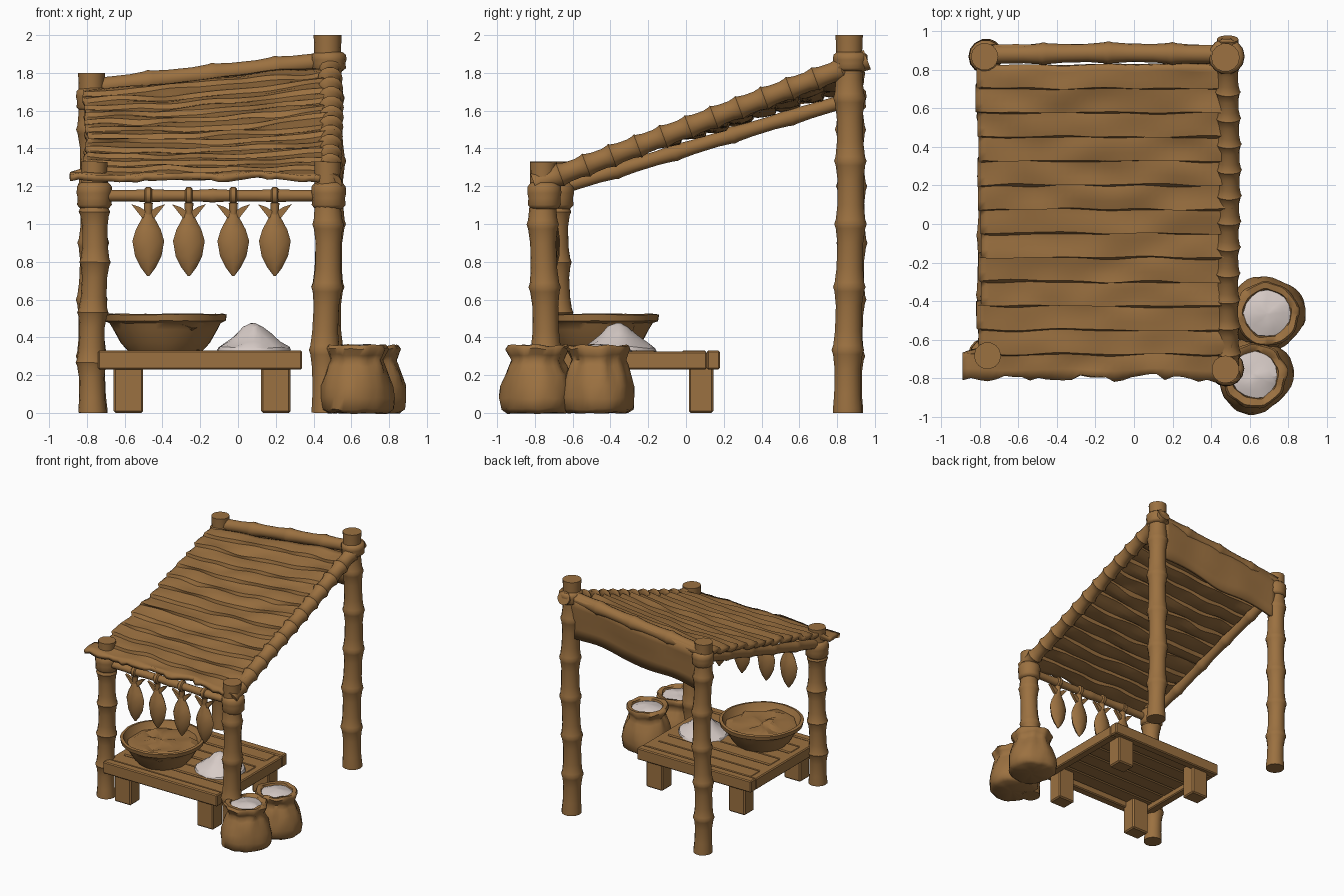
import bpy, bmesh, math, random
from math import sin, cos, pi
from mathutils import Vector, noise

if "Cube" in bpy.data.objects:
    bpy.data.objects.remove(bpy.data.objects["Cube"])

random.seed(4)


def material(name, rgb):
    m = bpy.data.materials.new(name)
    m.diffuse_color = (*rgb, 1)
    m.use_nodes = True
    m.node_tree.nodes["Principled BSDF"].inputs["Base Color"].default_value = m.diffuse_color
    return m


BROWN = material("warm_brown", (0.33, 0.165, 0.052))
SALT = material("pale_salt", (0.68, 0.60, 0.57))


def finish(name, bm, mat, angle=40):
    bmesh.ops.recalc_face_normals(bm, faces=bm.faces)
    me = bpy.data.meshes.new(name)
    bm.to_mesh(me)
    bm.free()
    me.materials.append(mat)
    me.shade_smooth()
    me.set_sharp_from_angle(angle=math.radians(angle))
    ob = bpy.data.objects.new(name, me)
    bpy.context.collection.objects.link(ob)
    return ob


def loft(bm, rings):
    """Skin a row of closed rings and cap both ends."""
    vs = [[bm.verts.new(p) for p in ring] for ring in rings]
    n = len(vs[0])
    for a, b in zip(vs, vs[1:]):
        for i in range(n):
            bm.faces.new((a[i], a[(i + 1) % n], b[(i + 1) % n], b[i]))
    bm.faces.new(vs[0])
    bm.faces.new(vs[-1])


def tube(bm, p0, p1, prof, sides=12, wob=0.0):
    """Round bar from p0 to p1; prof = (position 0..1, radius) pairs."""
    p0, p1 = Vector(p0), Vector(p1)
    q = (p1 - p0).to_track_quat('Z', 'Y')
    rings = []
    for t, r in prof:
        c = p0.lerp(p1, t) + Vector((sin(t * 9 + p0.x * 5), cos(t * 7 + p0.y * 3), 0)) * wob
        rings.append([c + q @ Vector((r * cos(2 * pi * i / sides), r * sin(2 * pi * i / sides), 0))
                      for i in range(sides)])
    loft(bm, rings)


def bamboo(name, p0, p1, r, nodes, wob=0.006):
    prof = [(0, r * 1.06), (0.012, r * 1.06)]
    for k in range(nodes):
        a, b = k / nodes, (k + 1) / nodes
        d = b - a
        if k:
            prof += [(a - d * .07, r * 1.08), (a, r * 1.19), (a + d * .07, r * 1.08)]
        prof += [(a + d * .3, r * .97), (a + d * .7, r * .95)]
    prof += [(1, r)]
    bm = bmesh.new()
    tube(bm, p0, p1, prof, 14, wob)
    return finish(name, bm, BROWN)


def knot(name, c, r, h):
    c = Vector(c)
    bm = bmesh.new()
    tube(bm, c - Vector((0, 0, h / 2)), c + Vector((0, 0, h / 2)),
         [(0, r * .8), (.15, r), (.4, r * .96), (.6, r * 1.03), (.85, r), (1, r * .8)], 14)
    finish(name, bm, BROWN, 60)


def lathe(name, c, prof, mat, n=28, rough=0.0, pleat=None, angle=50):
    """Revolve (radius, z) points about c, with optional roughness and pleats."""
    bm = bmesh.new()
    rings = []
    for r, z in prof:
        ring = []
        for i in range(n):
            a = 2 * pi * i / n
            k = pleat(a, z) if pleat else 1
            p = Vector((c[0] + r * k * cos(a), c[1] + r * k * sin(a), z))
            if rough:
                p += noise.noise_vector(p * 14) * rough
            ring.append(p)
        rings.append(ring)
    loft(bm, rings)
    return finish(name, bm, mat, angle)


def box(name, lo, hi, bevel=0.008):
    bm = bmesh.new()
    bmesh.ops.create_cube(bm, size=1)
    for v in bm.verts:
        v.co = Vector([lo[i] + (v.co[i] + .5) * (hi[i] - lo[i]) for i in range(3)])
    bmesh.ops.bevel(bm, geom=bm.edges[:], offset=bevel, segments=1, affect='EDGES')
    finish(name, bm, BROWN, 30)


# Four bamboo posts and their bindings
bamboo("front_left_post", (-0.775, -0.68, 0), (-0.755, -0.685, 1.33), .07, 5)
bamboo("front_right_post", (0.46, -0.745, 0), (0.48, -0.755, 1.33), .072, 4)
bamboo("back_left_post", (-0.77, 0.87, 0), (-0.77, 0.875, 1.8), .071, 6)
bamboo("back_right_post", (0.48, 0.86, 0), (0.48, 0.87, 2.0), .074, 6)
knot("front_left_binding", (-0.76, -0.685, 1.15), .092, .14)
knot("front_right_binding", (0.48, -0.75, 1.15), .09, .14)
knot("back_left_binding", (-0.77, 0.87, 1.66), .085, .12)
knot("back_right_binding", (0.48, 0.87, 1.86), .092, .1)

# Poles carrying the roof
bamboo("right_roof_pole", (0.49, -0.8, 1.21), (0.49, 0.96, 1.87), .056, 13, .004)
bamboo("left_roof_pole", (-0.77, -0.68, 1.19), (-0.77, 0.87, 1.66), .04, 5, .003)
bamboo("front_hanging_pole", (-0.8, -0.7, 1.15), (0.53, -0.735, 1.15), .032, 4, .002)
bamboo("back_roof_pole", (-0.8, 0.885, 1.72), (0.53, 0.885, 1.87), .05, 4, .004)


def roof_z(x, y):
    t, s = (y + .75) / 1.6, (x + .8) / 1.3
    return 1.27 + t * (.46 + .13 * s) - .03 * sin(pi * min(max(s, 0), 1)) * sin(pi * min(max(t, 0), 1))


# Roof of overlapping hide strips with ragged left and front edges
bm = bmesh.new()
NX, STRIPS = 32, 13
rows = []
for k in range(STRIPS):
    y0 = -0.80 + 1.63 * k / STRIPS
    y1 = -0.80 + 1.63 * (k + 1) / STRIPS
    left = -0.81 + random.uniform(-.02, .02) - (.07 if k == 0 else 0)
    for f in (0, .35, .7, .96):
        row = []
        for i in range(NX + 1):
            x = left + (0.51 - left) * i / NX
            y = y0 + (y1 - y0) * f + .014 * noise.noise(Vector((x * 4, k * 3.1, 0)))
            if k == 0 and f == 0:
                y += random.uniform(-.02, .02)
            z = roof_z(x, y) + .012 - .024 * f + .02 * noise.noise(Vector((x * 4, y * 9, 2)))
            row.append(bm.verts.new((x, y, z)))
        rows.append(row)
for a, b in zip(rows, rows[1:]):
    for i in range(NX):
        bm.faces.new((a[i], a[i + 1], b[i + 1], b[i]))
roof = finish("hide_roof", bm, BROWN, 35)
mod = roof.modifiers.new("thickness", 'SOLIDIFY')
mod.thickness, mod.offset = .035, -1

# Hide flap hanging from the back pole
bm = bmesh.new()
cols = []
for i in range(21):
    s = i / 20
    x = -0.75 + 1.21 * s
    cols.append([bm.verts.new((x, .915 + .012 * noise.noise(Vector((x * 4, f * 2, 7))) - .03 * f,
                               1.75 + .14 * s - f * .36 + f * .015 * sin(x * 9)))
                 for f in (0, .25, .5, .75, 1)])
for a, b in zip(cols, cols[1:]):
    for j in range(4):
        bm.faces.new((a[j], b[j], b[j + 1], a[j + 1]))
flap = finish("back_flap", bm, BROWN)
mod = flap.modifiers.new("thickness", 'SOLIDIFY')
mod.thickness, mod.offset = .03, 0

# Hanging fish: body, forked tail and loop
for n, x in enumerate((-0.475, -0.26, -0.025, 0.195)):
    y = -0.7 - .027 * (x + .8)
    bm = bmesh.new()
    rings = []
    for z, w, d in ((.725, .006, .006), (.77, .04, .025), (.83, .07, .038), (.91, .084, .042),
                    (.97, .066, .034), (1.03, .034, .022), (1.07, .02, .016)):
        rings.append([Vector((x + w * cos(pi * i / 4), y + d * sin(pi * i / 4), z)) for i in range(8)])
    loft(bm, rings)
    for s in (-1, 1):
        tip = [(0, 1.02), (s * .035, 1.035), (s * .09, 1.105), (s * .045, 1.09), (0, 1.06)]
        loft(bm, [[Vector((x + px, y + dy, pz)) for px, pz in tip] for dy in (-.012, .012)])
    tube(bm, (x, y, 1.05), (x, y, 1.11), [(0, .02), (1, .024)], 8)
    tube(bm, (x - .02, y, 1.15), (x + .02, y, 1.15), [(0, .035), (.2, .045), (.8, .045), (1, .035)], 12)
    finish(f"hanging_fish_{n + 1}", bm, BROWN, 45)

# Low table: frame, planks and square legs
X0, X1, Y0, Y1 = -0.74, 0.34, -0.77, 0.18
for name, y in (("front", Y0), ("back", Y1 - .07)):
    box(f"table_{name}_rail", (X0, y, .23), (X1, y + .07, .33))
for name, x in (("left", X0), ("right", X1 - .07)):
    box(f"table_{name}_rail", (x, Y0 + .07, .23), (x + .07, Y1 - .07, .325))
W = (Y1 - Y0 - .14) / 6
for k in range(6):
    y = Y0 + .07 + k * W
    box(f"table_plank_{k + 1}", (X0 + .05, y + .002, .275), (X1 - .05, y + W - .002, .325 + .004 * (k % 2)))
for n, (x, y) in enumerate([(a, b) for a in (-.58, .2) for b in (-.67, .08)]):
    box(f"table_leg_{n + 1}", (x - .078, y - .065, 0), (x + .078, y + .065, .29), .01)

# Bowl with dried flakes inside
BC = (-0.385, -0.47)
lathe("bowl", BC, [(.02, .33), (.2, .33), (.235, .37), (.275, .44), (.295, .475), (.322, .487), (.328, .52),
                   (.305, .525), (.285, .48), (.26, .45), (.02, .44)], BROWN, 36, .004, None, 35)
lathe("bowl_filling", BC, [(.26, .45), (.28, .47), (.22, .49), (.15, .485), (.08, .495), (.01, .49)],
      BROWN, 18, .035, None, 25)

# Salt heap on the table
lathe("salt_heap", (.08, -0.355), [(.2, .325), (.19, .345), (.14, .375), (.09, .415), (.05, .455), (.012, .48)],
      SALT, 20, .014, None, 30)


# Two open sacks of salt
def pleat(a, z):
    k = max(0, 1 - abs(z - .27) / .11)
    return 1 + .05 * k * sin(a * 9) + .05 * sin(a * 3 + 1) * (1 - z / .4)


for n, c in enumerate(((.625, -0.785), (.69, -0.465))):
    lathe(f"sack_{n + 1}", c, [(.02, 0), (.16, 0), (.19, .02), (.197, .08), (.19, .14), (.172, .2), (.152, .25),
                               (.138, .28), (.15, .305), (.168, .34), (.158, .357), (.125, .352), (.115, .32),
                               (.02, .31)], BROWN, 40, .012, pleat, 60)
    lathe(f"sack_salt_{n + 1}", (c[0], c[1]), [(.12, .315), (.12, .338), (.085, .352), (.045, .358), (.01, .364)],
          SALT, 16, .012, None, 30)
